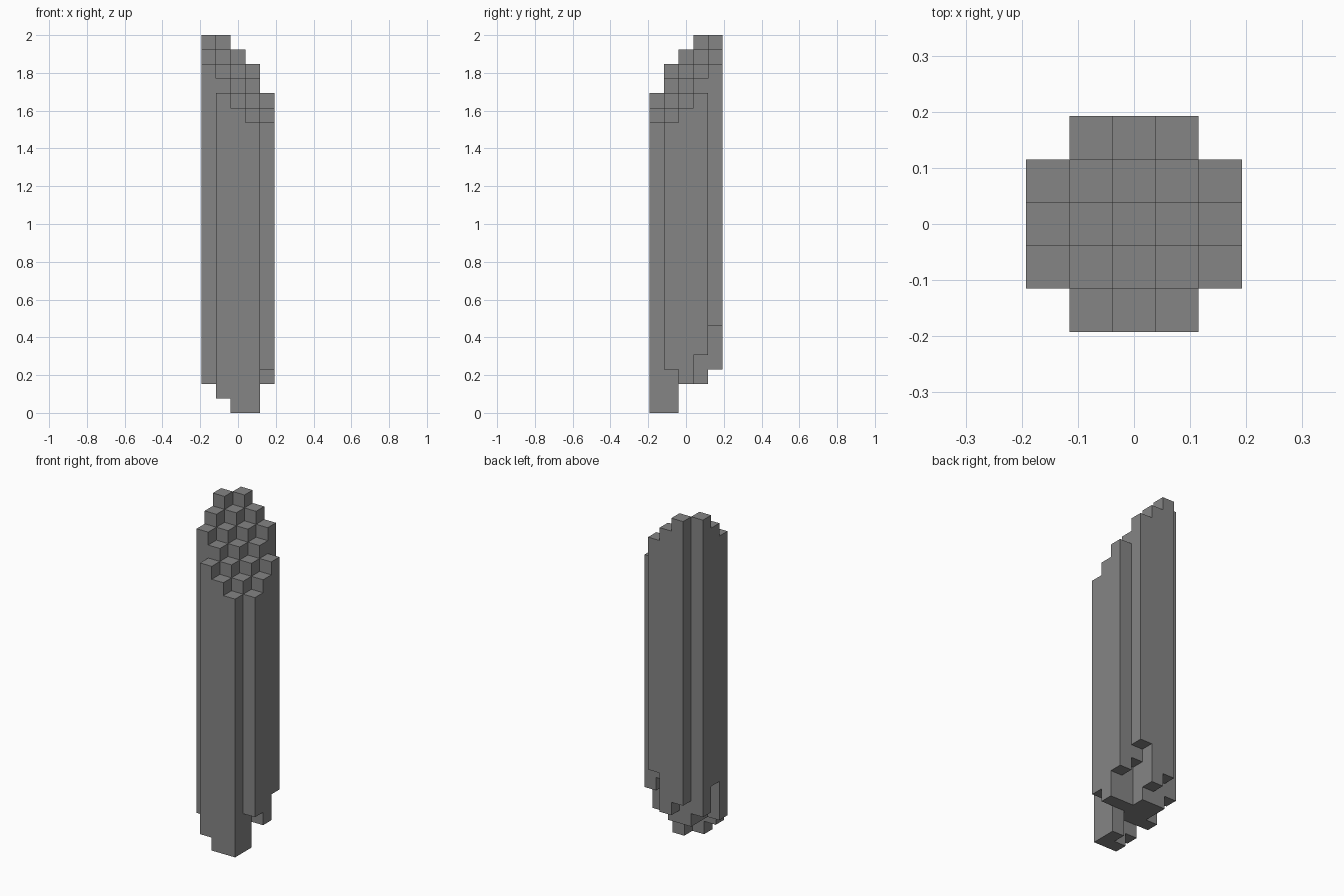
import bpy
import bmesh

cube = bpy.data.objects.get("Cube")
if cube:
    bpy.data.objects.remove(cube, do_unlink=True)

UNIT = 2 / 26
HALF = 2.5

# Underside height of each column in blocks; rows run front to back, a dot is empty
UNDERSIDE = [".100.",
             "22203",
             "52222",
             "32254",
             ".436."]

# Column spans: the top is a stepped slope falling to the front and to the left
columns = {}
for j, row in enumerate(UNDERSIDE):
    for i, char in enumerate(row):
        if char != ".":
            columns[i, j] = (int(char), 23 - i + j)

# Sides of a column: neighbour offset and the two bottom corners, outward winding
SIDES = [((1, 0), (1, 0), (1, 1)),
         ((0, 1), (1, 1), (0, 1)),
         ((-1, 0), (0, 1), (0, 0)),
         ((0, -1), (0, 0), (1, 0))]

bm = bmesh.new()


def add_face(points):
    bm.faces.new([bm.verts.new(((x - HALF) * UNIT, (y - HALF) * UNIT, z * UNIT))
                  for x, y, z in points])


for (i, j), (low, high) in columns.items():
    # Caps
    square = [(i, j), (i + 1, j), (i + 1, j + 1), (i, j + 1)]
    add_face([(x, y, high) for x, y in square])
    add_face([(x, y, low) for x, y in reversed(square)])
    # Walls, only where the neighbouring column does not cover them
    for (di, dj), a, b in SIDES:
        near = columns.get((i + di, j + dj))
        if near:
            spans = [(low, min(near[0], high)), (max(near[1], low), high)]
        else:
            spans = [(low, high)]
        for z0, z1 in spans:
            if z1 > z0:
                p, q = (i + a[0], j + a[1]), (i + b[0], j + b[1])
                add_face([(*p, z0), (*q, z0), (*q, z1), (*p, z1)])

bmesh.ops.remove_doubles(bm, verts=bm.verts[:], dist=0.0001)

mesh = bpy.data.meshes.new("stepped_pillar")
bm.to_mesh(mesh)
bm.free()

# Stone colour
stone = bpy.data.materials.new("stone_grey")
stone.use_nodes = True
colour = (0.235, 0.235, 0.235, 1)
stone.diffuse_color = colour
stone.node_tree.nodes["Principled BSDF"].inputs["Base Color"].default_value = colour
mesh.materials.append(stone)

pillar = bpy.data.objects.new("stepped_pillar", mesh)
bpy.context.collection.objects.link(pillar)
